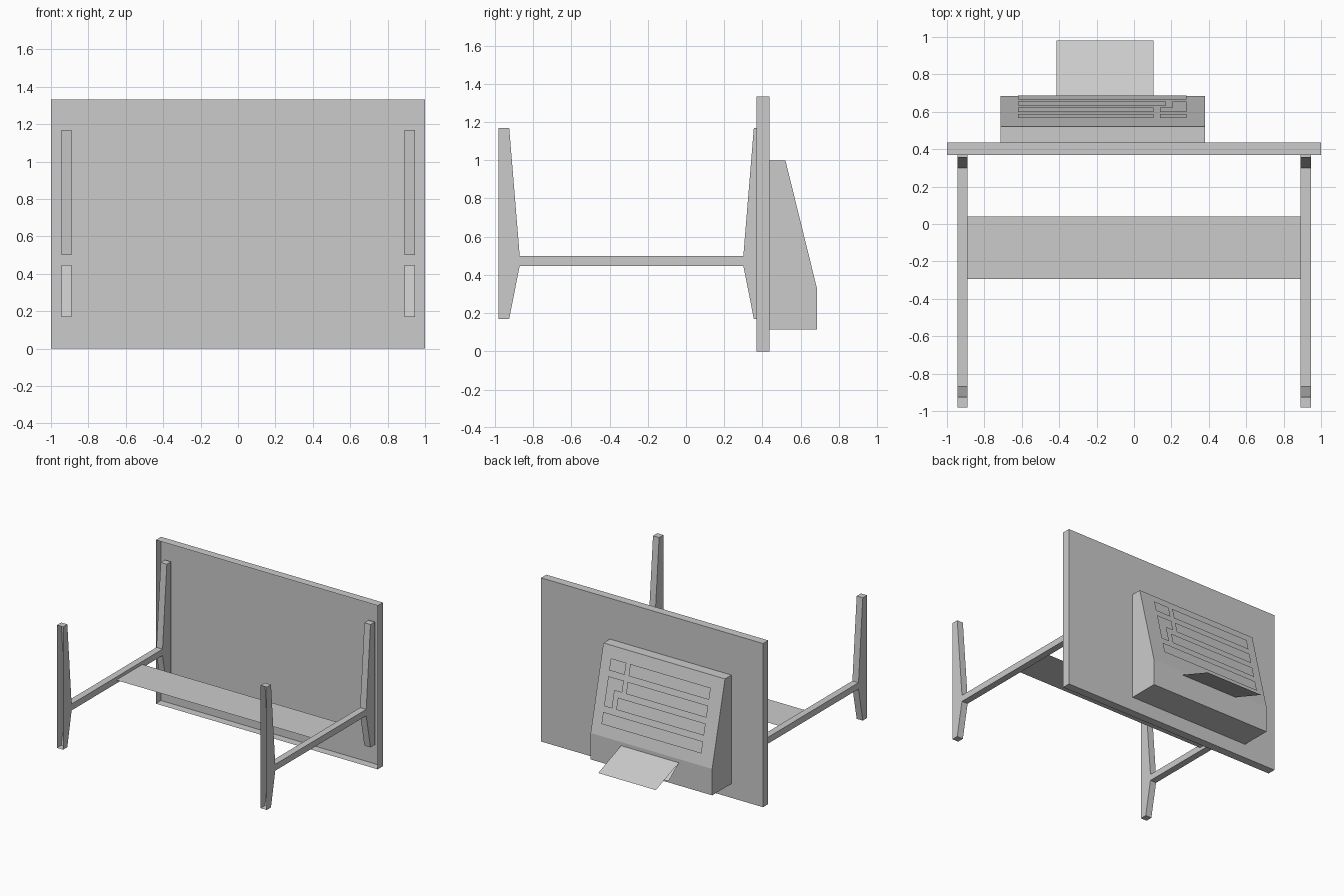
import bpy
import bmesh

cube = bpy.data.objects.get("Cube")
if cube:
    bpy.data.objects.remove(cube, do_unlink=True)

# One plain grey for everything
GREY = (0.6, 0.6, 0.6, 1.0)
grey = bpy.data.materials.new("plain grey")
grey.use_nodes = True
grey.diffuse_color = GREY
grey.node_tree.nodes["Principled BSDF"].inputs["Base Color"].default_value = GREY


def finish(name, bm):
    mesh = bpy.data.meshes.new(name)
    bm.to_mesh(mesh)
    bm.free()
    mesh.materials.append(grey)
    obj = bpy.data.objects.new(name, mesh)
    bpy.context.collection.objects.link(obj)
    return obj


def prism(name, profile, x0, x1, open_sides=()):
    """Extrude a (y, z) profile along x, leaving the listed sides open."""
    bm = bmesh.new()
    a = [bm.verts.new((x0, y, z)) for y, z in profile]
    b = [bm.verts.new((x1, y, z)) for y, z in profile]
    bm.faces.new(a)
    bm.faces.new(b[::-1])
    n = len(profile)
    for i in range(n):
        if i not in open_sides:
            j = (i + 1) % n
            bm.faces.new((a[i], b[i], b[j], a[j]))
    bmesh.ops.recalc_face_normals(bm, faces=bm.faces)
    return finish(name, bm)


def sheet(name, points):
    """A single flat face, turned to face up or backwards."""
    bm = bmesh.new()
    face = bm.faces.new([bm.verts.new(p) for p in points])
    face.normal_update()
    if face.normal.y + face.normal.z < 0:
        face.normal_flip()
    return finish(name, bm)


# Desk top standing on edge: a shallow tray, open towards the legs
prism("desk_top", [(0.37, 0), (0.437, 0), (0.437, 1.333), (0.37, 1.333)],
      -1, 1, open_sides=(3,))

# H-shaped leg frames, hollow at the foot and top ends
frame = [(-0.98, 0.17), (-0.925, 0.17), (-0.87, 0.448), (0.30, 0.448),
         (0.355, 0.17), (0.41, 0.17), (0.41, 1.17), (0.355, 1.17),
         (0.30, 0.50), (-0.87, 0.50), (-0.925, 1.17), (-0.98, 1.17)]
for side, x in (("right", -0.945), ("left", 0.89)):
    prism(side + "_leg_frame", frame, x, x + 0.055, open_sides=(5, 11))

# Stretcher board between the leg frames
sheet("stretcher_board", [(-0.89, -0.295, 0.475), (0.89, -0.295, 0.475),
                          (0.89, 0.04, 0.475), (-0.89, 0.04, 0.475)])

# Typing machine body
prism("machine_body", [(0.437, 0.115), (0.685, 0.115), (0.685, 0.33),
                       (0.52, 1.0), (0.437, 1.0)], -0.715, 0.38)

# Key plates hovering just above the sloped face
def on_slope(x, y):
    return (x, y, 0.92 - (y - 0.567) * 4.06)


def key_plate(name, outline):
    sheet(name, [on_slope(x, y) for x, y in outline])


def row(k):
    y = 0.567 + 0.0328 * k
    return y, y + 0.022


for k, end in enumerate((0.105, 0.105, 0.17, 0.28)):
    lo, hi = row(k)
    key_plate(f"key_row_{k + 1}", [(-0.62, lo), (end, lo), (end, hi), (-0.62, hi)])
lo, hi = row(0)
key_plate("corner_key", [(0.14, lo), (0.28, lo), (0.28, hi), (0.14, hi)])
lo, hi = row(1)
low_end = row(2)[1]
key_plate("return_key", [(0.14, lo), (0.28, lo), (0.28, low_end),
                         (0.207, low_end), (0.207, hi), (0.14, hi)])

# Paper sheet and the shorter rest behind it
for name, y, z in (("paper", 0.98, 0.19), ("paper_rest", 0.817, 0.20)):
    sheet(name, [(-0.415, 0.685, 0.30), (0.105, 0.685, 0.30),
                 (0.105, y, z), (-0.415, y, z)])
